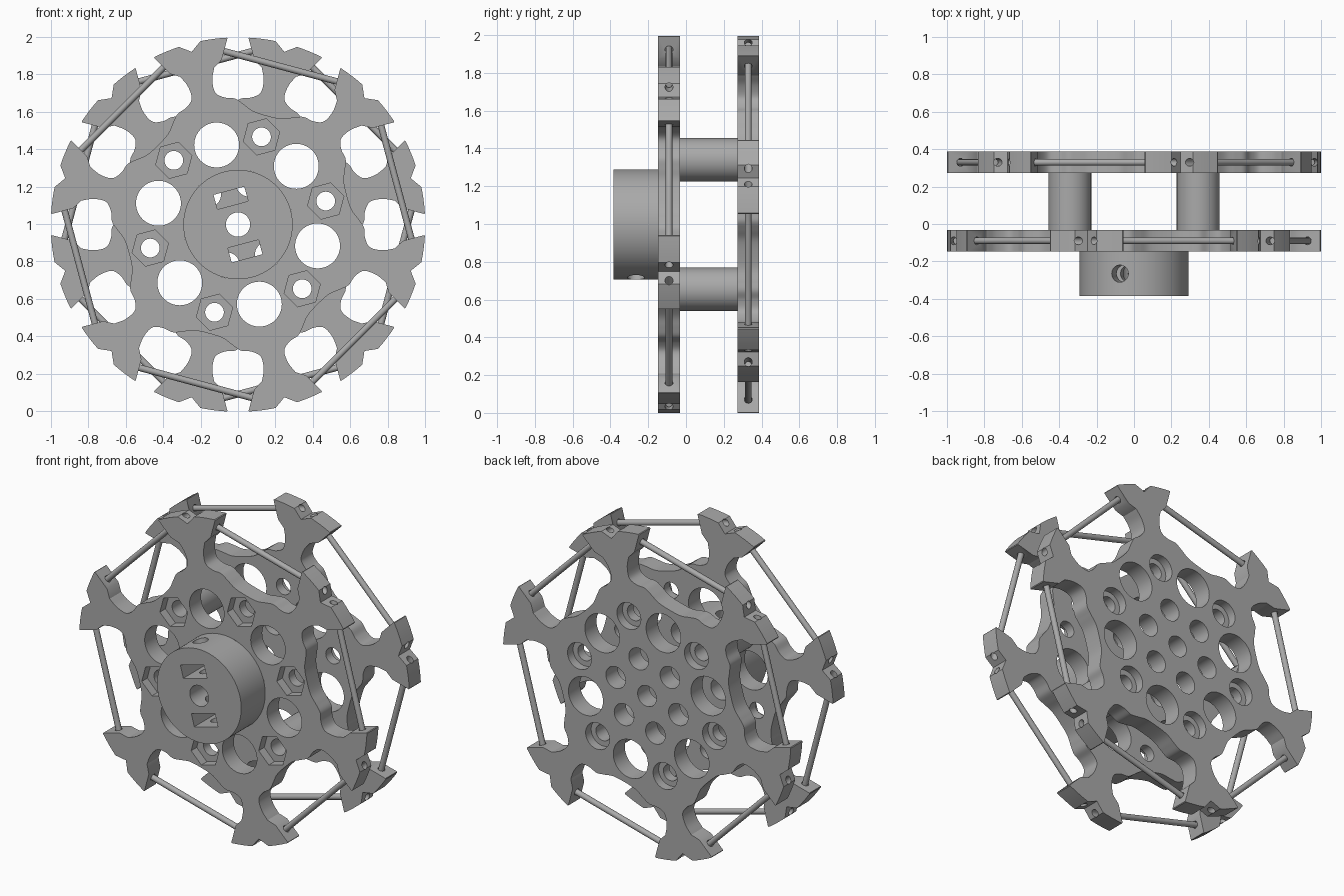
import bpy, bmesh
from math import sin, cos, pi, radians
from mathutils import Vector, Matrix

if "Cube" in bpy.data.objects:
    bpy.data.objects.remove(bpy.data.objects["Cube"])

CZ = 0.997                       # wheel axis height
FRONT, BACK = (-0.147, -0.033), (0.272, 0.387)
SIX = [radians(60 * k) for k in range(6)]

grey = bpy.data.materials.new("grey")
grey.use_nodes = True
colour = (0.4, 0.4, 0.4, 1)
grey.diffuse_color = colour
grey.node_tree.nodes["Principled BSDF"].inputs["Base Color"].default_value = colour


def turn(p, a):
    return (p[0] * cos(a) - p[1] * sin(a), p[0] * sin(a) + p[1] * cos(a))


def circle(r, dist=0, a=0, n=40, phase=0):
    c = turn((dist, 0), a)
    return [(c[0] + r * cos(phase + 2 * pi * i / n),
             c[1] + r * sin(phase + 2 * pi * i / n)) for i in range(n)]


def prism(bm, outline, y0, y1):
    """Extrude an outline along the wheel axis."""
    f = bm.faces.new([bm.verts.new((x, y0, CZ + z)) for x, z in outline])
    ext = bmesh.ops.extrude_face_region(bm, geom=[f])["geom"]
    bmesh.ops.translate(bm, vec=(0, y1 - y0, 0),
                        verts=[v for v in ext if isinstance(v, bmesh.types.BMVert)])


def rod(bm, p, q, r):
    """Round bar between two points."""
    d = q - p
    m = Matrix.Translation((p + q) / 2) @ d.to_track_quat('Z', 'Y').to_matrix().to_4x4()
    bmesh.ops.create_cone(bm, cap_ends=True, segments=20, radius1=r, radius2=r,
                          depth=d.length, matrix=m)


def spot(p, a, y):
    x, z = turn(p, a)
    return Vector((x, y, CZ + z))


def make(name, bm):
    bmesh.ops.recalc_face_normals(bm, faces=bm.faces[:])
    me = bpy.data.meshes.new(name)
    bm.to_mesh(me)
    bm.free()
    ob = bpy.data.objects.new(name, me)
    me.materials.append(grey)
    bpy.context.collection.objects.link(ob)
    return ob


def activate(ob):
    bpy.ops.object.select_all(action='DESELECT')
    ob.select_set(True)
    bpy.context.view_layer.objects.active = ob


def cut(ob, bm):
    """Subtract a set of separate solids."""
    tool = make("cutter", bm)
    tool.hide_render = True
    mod = ob.modifiers.new("cut", 'BOOLEAN')
    mod.operation, mod.solver, mod.object = 'DIFFERENCE', 'EXACT', tool
    activate(ob)
    bpy.ops.object.modifier_apply(modifier=mod.name)
    bpy.data.objects.remove(tool)


def finish(ob):
    activate(ob)
    bpy.ops.object.shade_smooth_by_angle(angle=radians(30))


def spline(pts, steps=6):
    """Smooth curve through the points."""
    v = [Vector(p) for p in pts]
    v = [v[0] * 2 - v[1]] + v + [v[-1] * 2 - v[-2]]
    out = []
    for a, b, c, d in zip(v, v[1:], v[2:], v[3:]):
        for i in range(steps):
            t = i / steps
            out.append(tuple(0.5 * (2 * b + (c - a) * t + (2 * a - 5 * b + 4 * c - d) * t * t
                                    + (3 * b - a - 3 * c + d) * t ** 3)))
    return out + [tuple(v[-2])]


# One sixth of the plate rim, centred on the bay between two arms
half = [(0.602, 0), (0.607, 0.08), (0.63, 0.14), (0.646, 0.19), (0.637, 0.245),
        (0.65, 0.3), (0.71, 0.332), (0.775, 0.34)]
bay = spline([(r, -t) for r, t in reversed(half[1:])] + half)
tip_in = [(0.828, 0.312), (0.946, 0.312)]
a0, a1 = radians(-11.5), radians(-3.4)
tip_arc = [turn((1, 0), radians(30) + a0 + (a1 - a0) * i / 4) for i in range(5)]
notch = [turn((0.955, 0), radians(30))]
fork = tip_in + tip_arc
sector = [(r, -t) for r, t in reversed(fork)] + bay + fork + notch


def plate(name, ys, bay_angle):
    y0, y1 = ys
    mid = (y0 + y1) / 2
    bm = bmesh.new()
    prism(bm, [turn(p, bay_angle + s) for s in SIX for p in sector], y0, y1)
    ob = make(name, bm)
    # Through holes: centre, inner ring, large ring and bolt ring
    bm = bmesh.new()
    lo, hi = y0 - 0.02, y1 + 0.02
    prism(bm, circle(0.065), lo, hi)
    for s in SIX:
        a = s + radians(15)
        prism(bm, circle(0.068, 0.225, a), lo, hi)
        prism(bm, circle(0.05, 0.485, a), lo, hi)
        prism(bm, circle(0.12, 0.44, a + pi / 6, 56), lo, hi)
    cut(ob, bm)
    # Nut pockets on the front plate, round counterbores on the back plate
    bm = bmesh.new()
    for s in SIX:
        a = s + radians(15)
        if ys is FRONT:
            prism(bm, circle(0.1, 0.485, a, 6, a), lo, y0 + 0.055)
        else:
            prism(bm, circle(0.083, 0.485, a), y1 - 0.055, hi)
    cut(ob, bm)
    # Axle holes through the fork tips
    bm = bmesh.new()
    for s in SIX:
        for side in (-1, 1):
            rod(bm, spot((0.875, side * 0.29), bay_angle + s, mid),
                spot((0.875, side * 0.49), bay_angle + s, mid), 0.021)
    cut(ob, bm)
    finish(ob)
    # Axles spanning the bays
    bm = bmesh.new()
    for s in SIX:
        rod(bm, spot((0.875, -0.4), bay_angle + s, mid),
            spot((0.875, 0.4), bay_angle + s, mid), 0.0175)
    finish(make(name.replace("plate", "axles"), bm))


plate("front_plate", FRONT, radians(15))
plate("back_plate", BACK, radians(45))

# Spacer tubes between the plates
for name, deg in (("upper_spacer", 135), ("lower_spacer", 315)):
    bm = bmesh.new()
    prism(bm, circle(0.115, 0.485, radians(deg), 56), FRONT[1], BACK[0])
    tube = make(name, bm)
    bm = bmesh.new()
    prism(bm, circle(0.05, 0.485, radians(deg)), FRONT[1] - 0.02, BACK[0] + 0.02)
    cut(tube, bm)
    finish(tube)

# Hub with bore, nut slots and set-screw holes
bm = bmesh.new()
prism(bm, circle(0.292, n=96), -0.385, FRONT[0])
hub = make("hub", bm)
tilt = radians(105)
bm = bmesh.new()
prism(bm, circle(0.065), -0.42, -0.1)
for side in (0, pi):
    box = [(0.107, -0.085), (0.187, -0.085), (0.187, 0.085), (0.107, 0.085)]
    prism(bm, [turn(p, tilt + side) for p in box], -0.42, -0.1)
cut(hub, bm)
bm = bmesh.new()
rod(bm, spot((-0.35, 0), tilt, -0.265), spot((0.35, 0), tilt, -0.265), 0.046)
cut(hub, bm)
finish(hub)
